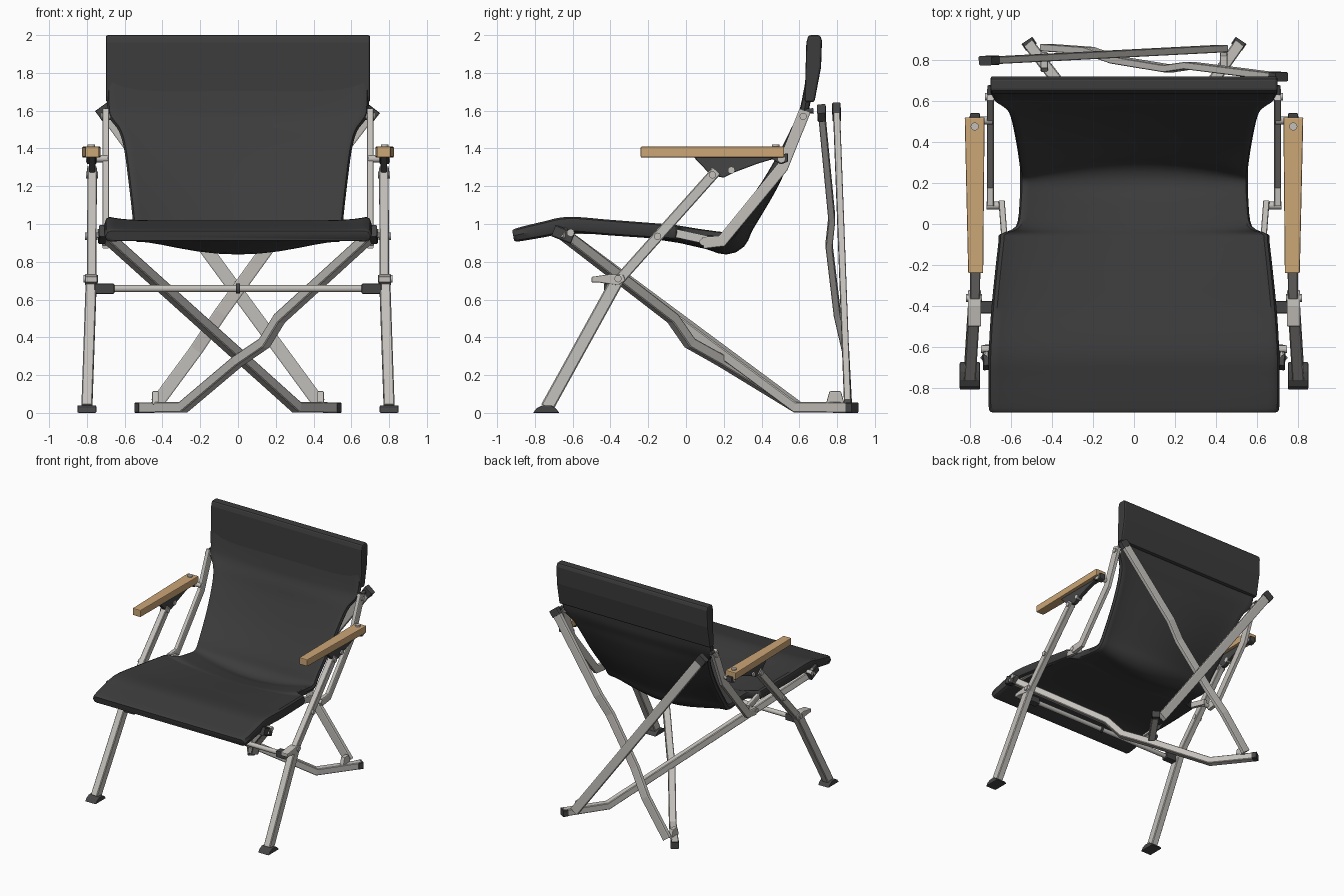
import bpy, bmesh, math
from mathutils import Vector

if "Cube" in bpy.data.objects:
    bpy.data.objects.remove(bpy.data.objects["Cube"])


def material(name, rgb):
    m = bpy.data.materials.new(name)
    m.diffuse_color = (*rgb, 1)
    m.use_nodes = True
    m.node_tree.nodes["Principled BSDF"].inputs["Base Color"].default_value = m.diffuse_color
    return m


FABRIC = material("charcoal fabric", (0.045, 0.045, 0.046))
METAL = material("aluminium", (0.55, 0.53, 0.50))
PLASTIC = material("dark plastic", (0.06, 0.06, 0.062))
WOOD = material("bamboo", (0.60, 0.38, 0.18))


def finish(name, bm, mat, bevel=0, smooth=False):
    bmesh.ops.recalc_face_normals(bm, faces=bm.faces[:])
    me = bpy.data.meshes.new(name)
    bm.to_mesh(me)
    bm.free()
    me.materials.append(mat)
    ob = bpy.data.objects.new(name, me)
    bpy.context.collection.objects.link(ob)
    if bevel:
        mod = ob.modifiers.new("bevel", "BEVEL")
        mod.width, mod.segments = bevel, 2
    if smooth:
        bpy.ops.object.select_all(action="DESELECT")
        ob.select_set(True)
        bpy.context.view_layer.objects.active = ob
        bpy.ops.object.shade_smooth_by_angle(angle=math.radians(40))
    return ob


def loft(bm, rings):
    loops = [[bm.verts.new(p) for p in r] for r in rings]
    n = len(loops[0])
    for a, b in zip(loops, loops[1:]):
        for i in range(n):
            bm.faces.new((a[i], a[(i + 1) % n], b[(i + 1) % n], b[i]))
    bm.faces.new(loops[0])
    bm.faces.new(loops[-1])


def tube(name, path, w, h, ref=(1, 0, 0), mat=METAL, c=0.18):
    """Chamfered rectangular tube swept along a path; w is measured along ref."""
    pts = [Vector(p) for p in path]
    rings = []
    for i, p in enumerate(pts):
        d0 = (p - pts[i - 1]).normalized() if i else None
        d1 = (pts[i + 1] - p).normalized() if i < len(pts) - 1 else None
        t = ((d0 or d1) + (d1 or d0)).normalized()
        side = Vector(ref)
        side = (side - t * side.dot(t)).normalized()
        up = t.cross(side)
        k = 1 - c
        prof = [(1, k), (k, 1), (-k, 1), (-1, k), (-1, -k), (-k, -1), (k, -1), (1, -k)]
        rings.append([p + side * a * w / 2 + up * b * h / 2 for a, b in prof])
    bm = bmesh.new()
    loft(bm, rings)
    return finish(name, bm, mat)


def prism(name, pts, lo, hi, mat, axis="x", bevel=0.006):
    """Polygon extruded along x (points are y,z) or along z (points are x,y)."""
    put = (lambda p, h: (h, *p)) if axis == "x" else (lambda p, h: (*p, h))
    bm = bmesh.new()
    loft(bm, [[put(p, lo) for p in pts], [put(p, hi) for p in pts]])
    return finish(name, bm, mat, bevel)


def rod(name, a, b, r, mat=METAL, n=12):
    a, b = Vector(a), Vector(b)
    rot = (b - a).to_track_quat("Z", "Y")
    ring = [rot @ Vector((r * math.cos(k * math.tau / n), r * math.sin(k * math.tau / n), 0))
            for k in range(n)]
    bm = bmesh.new()
    loft(bm, [[a + v for v in ring], [b + v for v in ring]])
    return finish(name, bm, mat, smooth=True)


# Sling fabric: edge y, edge z, half width, sleeve thickness, sag at the middle
STATIONS = [
    (-0.915, 0.938, 0.700, 0.050, 0.0), (-0.89, 0.943, 0.708, 0.072, 0.0),
    (-0.75, 0.972, 0.710, 0.085, 0.0), (-0.62, 0.996, 0.708, 0.088, 0.0),
    (-0.40, 0.981, 0.694, 0.088, 0.01), (-0.10, 0.960, 0.662, 0.085, 0.035),
    (-0.05, 0.957, 0.652, 0.080, 0.04), (-0.01, 0.955, 0.575, 0.070, 0.045),
    (0.12, 0.940, 0.557, 0.060, 0.06), (0.222, 0.940, 0.555, 0.055, 0.085),
    (0.285, 1.02, 0.557, 0.050, 0.07), (0.42, 1.21, 0.578, 0.050, 0.05),
    (0.525, 1.39, 0.602, 0.050, 0.03), (0.575, 1.49, 0.630, 0.050, 0.015),
    (0.61, 1.56, 0.680, 0.050, 0.008), (0.63, 1.62, 0.692, 0.050, 0.0),
    (0.655, 1.76, 0.694, 0.045, 0.0)]


def spline(rows, steps):
    out = []
    for i in range(len(rows) - 1):
        p = [rows[max(0, min(len(rows) - 1, i + k))] for k in (-1, 0, 1, 2)]
        for s in range(steps):
            t = s / steps
            out.append([0.5 * (2 * b + (c - a) * t + (2 * a - 5 * b + 4 * c - d) * t * t
                               + (3 * b - a - 3 * c + d) * t ** 3) for a, b, c, d in zip(*p)])
    return out + [list(rows[-1])]


def sling():
    rows = spline(STATIONS, 4)
    half = [0.0, 0.2, 0.4, 0.6, 0.75, 0.86, 0.92, 0.96, 0.985]
    us = [-u for u in half[:0:-1]] + half
    rings = []
    for i, (y, z, w, t, sag) in enumerate(rows):
        a, b = rows[max(0, i - 1)], rows[min(len(rows) - 1, i + 1)]
        d = Vector((0, b[0] - a[0], b[1] - a[1])).normalized()
        n = Vector((0, -d.z, d.y))

        def at(u, side):
            thick = 0.03 + (t - 0.03) * min(1, abs(u) ** 8 * 1.25)
            if i < 16:  # full thickness across the front lip
                thick += (t - thick) * (1 - i / 16)
            if abs(u) > 0.97:
                thick *= 0.75
            return Vector((u * w, y, z)) + n * (side * thick / 2 - sag * (1 - u * u) ** 1.4)
        ring = [at(u, 1) for u in us] + [Vector((w, y, z))]
        ring += [at(u, -1) for u in reversed(us)] + [Vector((-w, y, z))]
        rings.append(ring)
    bm = bmesh.new()
    loft(bm, rings)
    return finish("seat_and_back_sling", bm, FABRIC, smooth=True)


sling()

# Padded top panel of the backrest
prism("headrest_panel", [(0.628, 1.645), (0.68, 1.645), (0.715, 1.83), (0.72, 1.97),
                         (0.71, 2.0), (0.648, 2.0), (0.637, 1.96)], -0.70, 0.70, FABRIC, bevel=0.012)

for s, side in ((-1, "left"), (1, "right")):
    def X(pts):
        return [(s * x, y, z) for x, y, z in pts]

    def span(a, b):
        return min(s * a, s * b), max(s * a, s * b)

    # Front leg in two bent sections, rising to the armrest
    tube(side + "_front_leg_lower", X([(0.80, -0.735, 0.03), (0.777, -0.365, 0.70)]), 0.058, 0.07)
    tube(side + "_front_leg_upper", X([(0.775, -0.385, 0.67), (0.772, 0.16, 1.28)]), 0.05, 0.056)
    prism(side + "_front_foot", [(-0.81, 0), (-0.67, 0), (-0.69, 0.025), (-0.715, 0.04),
                                 (-0.76, 0.04), (-0.79, 0.025)], *span(0.75, 0.85), PLASTIC)
    prism(side + "_leg_collar", [(-0.50, 0.69), (-0.50, 0.72), (-0.40, 0.735), (-0.33, 0.73),
                                 (-0.32, 0.70), (-0.36, 0.675), (-0.46, 0.69)], *span(0.745, 0.81), METAL)

    # Armrest with its bracket and hinge
    prism(side + "_armrest", [(s * 0.735, -0.24), (s * 0.808, -0.24), (s * 0.825, 0.52),
                              (s * 0.728, 0.52)], 1.352, 1.41, WOOD, axis="z", bevel=0.006)
    prism(side + "_armrest_bracket", [(0.04, 1.355), (0.50, 1.355), (0.38, 1.32), (0.26, 1.275),
                                      (0.20, 1.245), (0.13, 1.26)], *span(0.755, 0.79), PLASTIC)
    prism(side + "_armrest_hinge", [(0.44, 1.355), (0.54, 1.375), (0.54, 1.33), (0.50, 1.315)],
          *span(0.75, 0.80), PLASTIC)
    rod(side + "_armrest_screw", (s * 0.776, 0.475, 1.40), (s * 0.776, 0.475, 1.422), 0.02)

    # Backrest and seat side rails
    tube(side + "_back_rail", X([(0.70, 0.09, 0.90), (0.70, 0.19, 0.91), (0.70, 0.51, 1.30),
                                 (0.70, 0.63, 1.60)]), 0.034, 0.062)
    tube(side + "_seat_rail", X([(0.66, -0.66, 0.968), (0.645, -0.3, 0.972), (0.632, -0.06, 0.952),
                                 (0.645, 0.11, 0.915)]), 0.03, 0.045)
    tube(side + "_front_joint", X([(0.71, -0.70, 0.965), (0.715, -0.60, 0.925)]), 0.05, 0.065, mat=PLASTIC)

    # Pivot bolts
    for y, z, a, b in ((0.14, 1.26, 0.74, 0.806), (0.24, 1.285, 0.75, 0.80), (-0.15, 0.935, 0.745, 0.81),
                       (-0.36, 0.71, 0.74, 0.818), (0.62, 1.57, 0.67, 0.725), (-0.61, 0.955, 0.69, 0.745),
                       (0.505, 1.345, 0.69, 0.805), (0.09, 0.905, 0.64, 0.72)):
        rod(side + "_bolt", (s * a, y, z), (s * b, y, z), 0.019)

    # Stub at the top of the back rail
    rod(side + "_rail_stub", (s * 0.70, 0.63, 1.595), (s * 0.70, 0.675, 1.60), 0.014, PLASTIC)

    # Rear floor brackets and end caps
    prism(side + "_rear_bracket", [(0.74, 0.045), (0.84, 0.045), (0.82, 0.115), (0.76, 0.115)],
          *span(0.42, 0.455), METAL)
    tube(side + "_floor_cap", X([(0.50, 0.862, 0.028), (0.522, 0.895, 0.028)]), 0.064, 0.056,
         (0.83, -0.55 * s, 0), PLASTIC)
    prism(side + "_crossbar_socket", [(-0.435, 0.63), (-0.375, 0.63), (-0.375, 0.685), (-0.435, 0.685)],
          *span(0.655, 0.76), PLASTIC)

# Front crossbar
rod("front_crossbar", (-0.74, -0.405, 0.658), (0.74, -0.405, 0.658), 0.019)
rod("crossbar_clip", (-0.01, -0.405, 0.658), (0.01, -0.405, 0.658), 0.027, PLASTIC)

# Crossed bars running from the seat front to the floor at the back
tube("straight_cross_bar", [(-0.72, -0.66, 0.955), (0.31, 0.59, 0.03), (0.515, 0.88, 0.028)],
     0.056, 0.056, (0.77, -0.64, 0))
tube("bent_cross_bar", [(0.72, -0.66, 0.955), (0.22, -0.07, 0.50), (0.14, 0.02, 0.37),
                        (0.0, 0.19, 0.275), (-0.29, 0.59, 0.03), (-0.515, 0.88, 0.028)],
     0.056, 0.056, (0.77, 0.64, 0))

# Crossed rear legs
tube("straight_rear_leg", [(0.43, 0.855, 0.05), (-0.70, 0.797, 1.59)], 0.036, 0.07, (0, 1, 0))
tube("bent_rear_leg", [(-0.43, 0.86, 0.05), (-0.22, 0.845, 0.335), (-0.09, 0.80, 0.53),
                       (0.17, 0.757, 0.89), (0.27, 0.772, 1.03), (0.70, 0.718, 1.59)],
     0.036, 0.07, (0, 1, 0))
tube("left_rear_leg_cap", [(-0.685, 0.798, 1.565), (-0.725, 0.796, 1.62)], 0.045, 0.078, (0, 1, 0), PLASTIC)
tube("right_rear_leg_cap", [(0.685, 0.72, 1.565), (0.72, 0.717, 1.61)], 0.045, 0.078, (0, 1, 0), PLASTIC)
